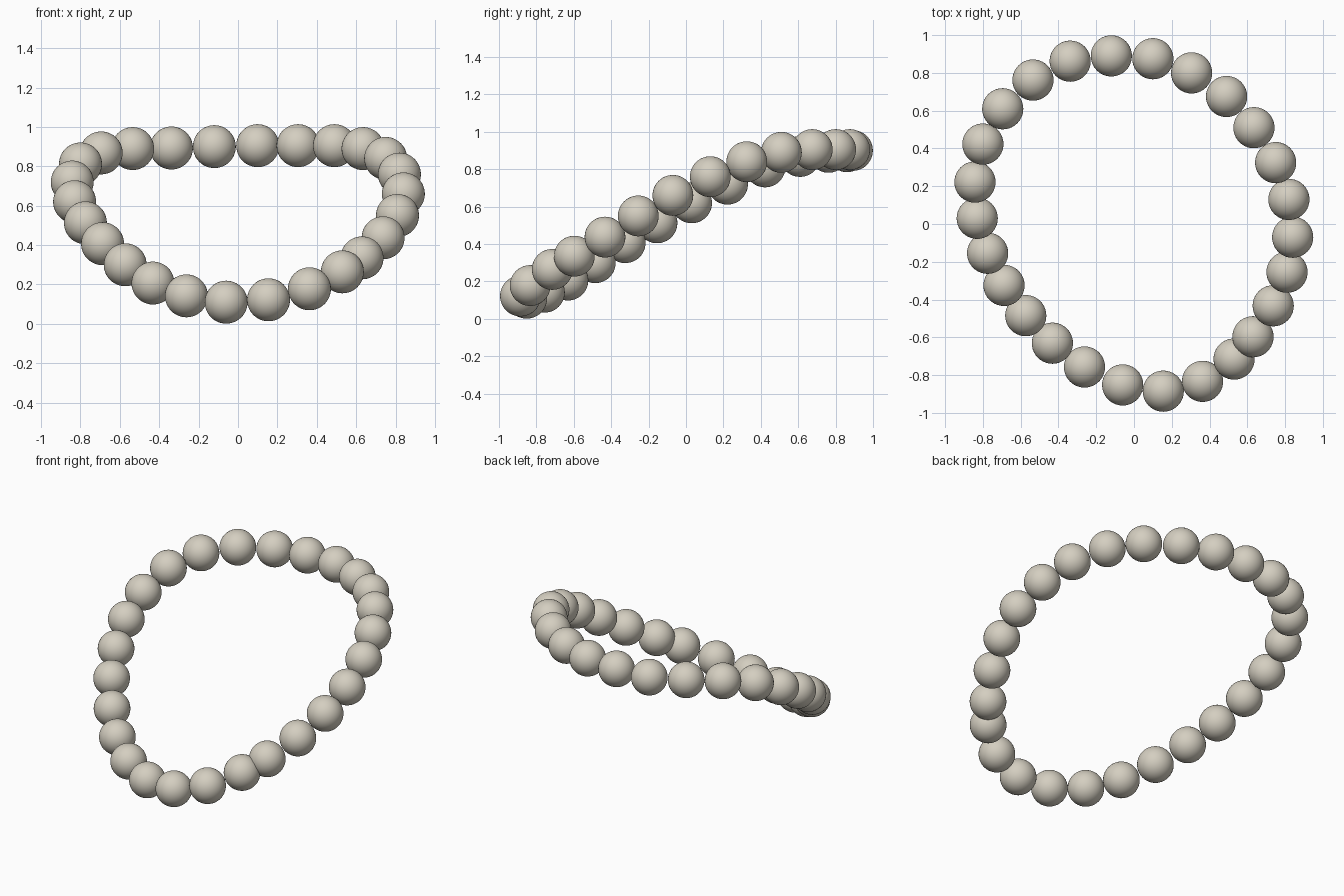
import bpy

# Bead centres around the tilted, sagging loop
CENTRES = [
    (-0.12, 0.89, 0.90), (0.10, 0.875, 0.905), (0.305, 0.80, 0.905),
    (0.49, 0.675, 0.905), (0.635, 0.51, 0.89), (0.75, 0.325, 0.84),
    (0.82, 0.13, 0.76), (0.84, -0.07, 0.66), (0.81, -0.255, 0.55),
    (0.737, -0.433, 0.437), (0.63, -0.597, 0.335), (0.53, -0.715, 0.264),
    (0.363, -0.833, 0.178), (0.155, -0.885, 0.122), (-0.06, -0.852, 0.11),
    (-0.262, -0.757, 0.142), (-0.432, -0.631, 0.207), (-0.573, -0.485, 0.30),
    (-0.688, -0.325, 0.407), (-0.775, -0.155, 0.513), (-0.83, 0.03, 0.62),
    (-0.842, 0.222, 0.72), (-0.80, 0.423, 0.812), (-0.695, 0.61, 0.868),
    (-0.535, 0.762, 0.89), (-0.338, 0.862, 0.893),
]
RADIUS = 0.109

pearl = bpy.data.materials.new("pearl")
pearl.diffuse_color = (0.66, 0.62, 0.53, 1)

# One smooth bead mesh shared by the whole string
bpy.ops.mesh.primitive_uv_sphere_add(segments=40, ring_count=24, radius=RADIUS)
first = bpy.context.object
bpy.ops.object.shade_smooth()
first.data.name = "bead"
first.data.materials.append(pearl)
first.name = "bead_01"
first.location = CENTRES[0]

for i, centre in enumerate(CENTRES[1:], 2):
    bead = bpy.data.objects.new(f"bead_{i:02d}", first.data)
    bead.location = centre
    bpy.context.collection.objects.link(bead)
